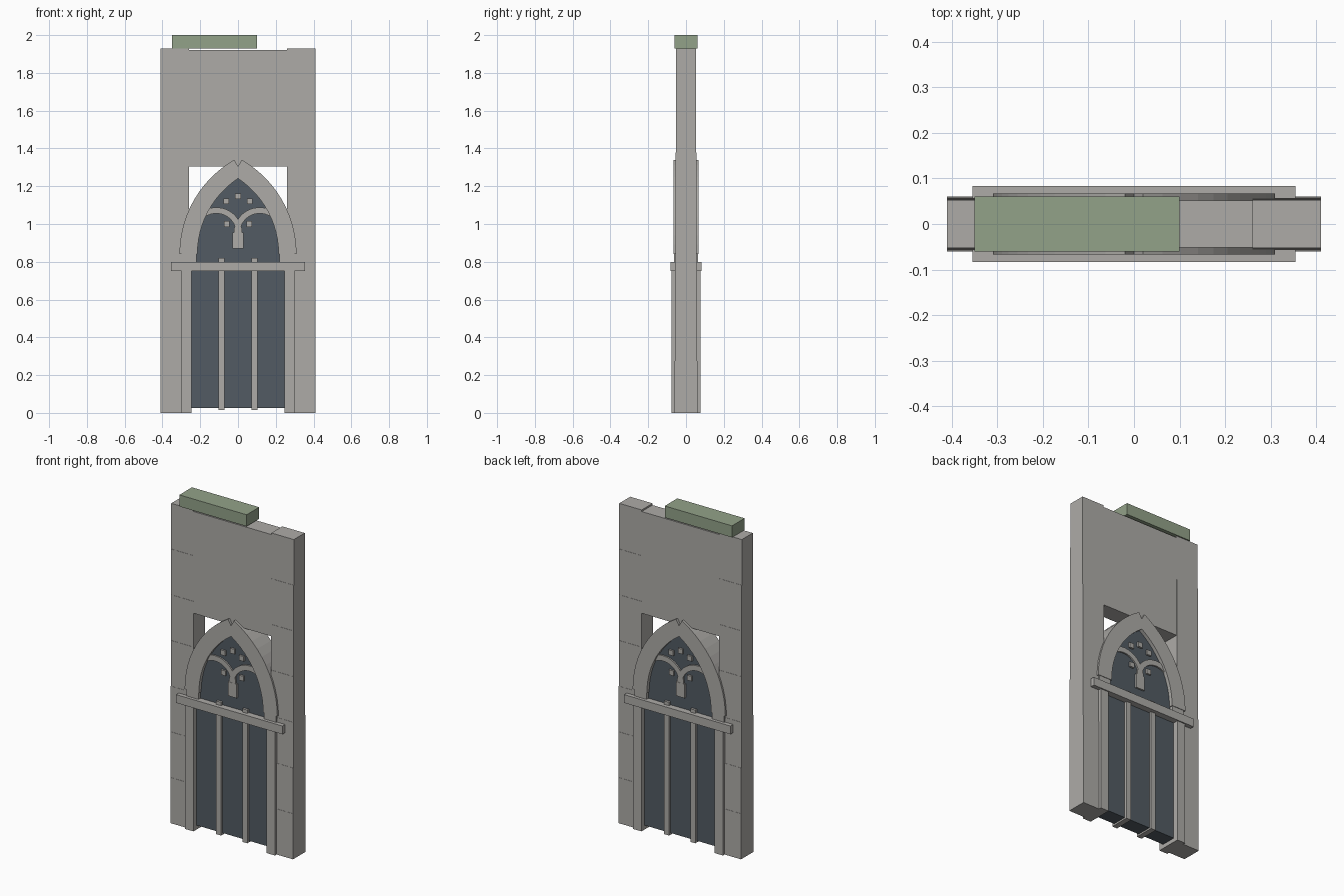
import bpy, bmesh, math

if "Cube" in bpy.data.objects:
    bpy.data.objects.remove(bpy.data.objects["Cube"])


def material(name, rgb):
    m = bpy.data.materials.new(name)
    m.diffuse_color = (*rgb, 1)
    m.use_nodes = True
    m.node_tree.nodes["Principled BSDF"].inputs["Base Color"].default_value = m.diffuse_color
    return m


STONE = material("grey stone", (0.42, 0.41, 0.39))
GLASS = material("dark glass", (0.084, 0.105, 0.125))
GREEN = material("moss green", (0.29, 0.36, 0.25))


def prism(name, outline, depth, mat):
    """Extrude an x-z outline symmetrically through the wall to +-depth."""
    bm = bmesh.new()
    face = bm.faces.new([bm.verts.new((x, -depth, z)) for x, z in outline])
    new = bmesh.ops.extrude_face_region(bm, geom=[face])["geom"]
    verts = [v for v in new if isinstance(v, bmesh.types.BMVert)]
    bmesh.ops.translate(bm, verts=verts, vec=(0, 2 * depth, 0))
    bmesh.ops.recalc_face_normals(bm, faces=bm.faces)
    mesh = bpy.data.meshes.new(name)
    bm.to_mesh(mesh)
    bm.free()
    mesh.materials.append(mat)
    obj = bpy.data.objects.new(name, mesh)
    bpy.context.collection.objects.link(obj)
    return obj


def box(name, x0, x1, z0, z1, depth, mat=STONE):
    return prism(name, [(x0, z0), (x1, z0), (x1, z1), (x0, z1)], depth, mat)


def arc(cx, cz, r, a0, a1, n):
    """Points on an arc, angles in radians."""
    return [(cx + r * math.cos(a0 + (a1 - a0) * i / n),
             cz + r * math.sin(a0 + (a1 - a0) * i / n)) for i in range(n + 1)]


def flip(points):
    return [(-x, z) for x, z in points]


# Wall: two piers of stacked courses that thin slightly upward, and the lintel
COURSES, WALL_TOP = 7, 1.93
h = WALL_TOP / COURSES
for side, x0, x1 in (("left", -0.41, -0.26), ("right", 0.26, 0.41)):
    for i in range(COURSES):
        box(f"{side}_pier_course_{i + 1}", x0, x1, i * h, (i + 1) * h, 0.060 - 0.0013 * i)
box("lintel_wall", -0.26, 0.26, 1.305, 1.92, 0.0515)

# Capping block
box("green_cap_block", -0.35, 0.10, 1.93, 2.0, 0.06, GREEN)

# Pointed arch ring with a small notch at the crown
CX, SPRING, R_OUT, R_IN = 0.266, 0.84, 0.576, 0.481


def half_arch(r, x_end):
    """Left half of a pointed arch, from the springing up to x_end."""
    return arc(CX, SPRING, r, math.pi, math.acos((x_end - CX) / r), 12)


outer = half_arch(R_OUT, -0.02)
inner = half_arch(R_IN, 0.0)
ring = outer + [(0, 1.305)] + flip(outer)[::-1] + flip(inner) + inner[:-1][::-1]
prism("pointed_arch", ring, 0.067, STONE)

# Glazing below and above the transom
box("lower_glass", -0.25, 0.25, 0.025, 0.78, 0.045, GLASS)
pane = half_arch(R_IN + 0.01, 0.0)
prism("upper_glass", [(-0.225, 0.78)] + pane + flip(pane)[:-1][::-1] + [(0.225, 0.78)],
      0.045, GLASS)

# Transom, jambs, capitals and mullions
box("transom", -0.355, 0.355, 0.75, 0.80, 0.083)
for side, s in (("left", -1), ("right", 1)):
    for name, a, b, z0, z1, d in (("jamb", 0.245, 0.30, 0, 0.78, 0.076),
                                  ("capital", 0.22, 0.30, 0.78, 0.84, 0.064),
                                  ("mullion", 0.071, 0.104, 0.015, 0.82, 0.06)):
        box(f"{side}_{name}", min(s * a, s * b), max(s * a, s * b), z0, z1, d)

# Tracery: two curved ribs springing from a central stem
box("tracery_stem", -0.03, 0.03, 0.87, 0.955, 0.055)
rib = (arc(-0.115, 0.95, 0.138, 0, math.radians(135), 14)
       + arc(-0.115, 0.95, 0.106, math.radians(135), 0, 14))
prism("left_tracery_rib", rib, 0.054, STONE)
prism("right_tracery_rib", flip(rib), 0.054, STONE)

# Small square studs in the tracery
for i, (x, z) in enumerate([(0, 1.147), (-0.062, 1.12), (0.062, 1.12),
                            (-0.06, 1.0), (0.06, 1.0)]):
    box(f"tracery_stud_{i + 1}", x - 0.015, x + 0.015, z - 0.015, z + 0.015, 0.056)
